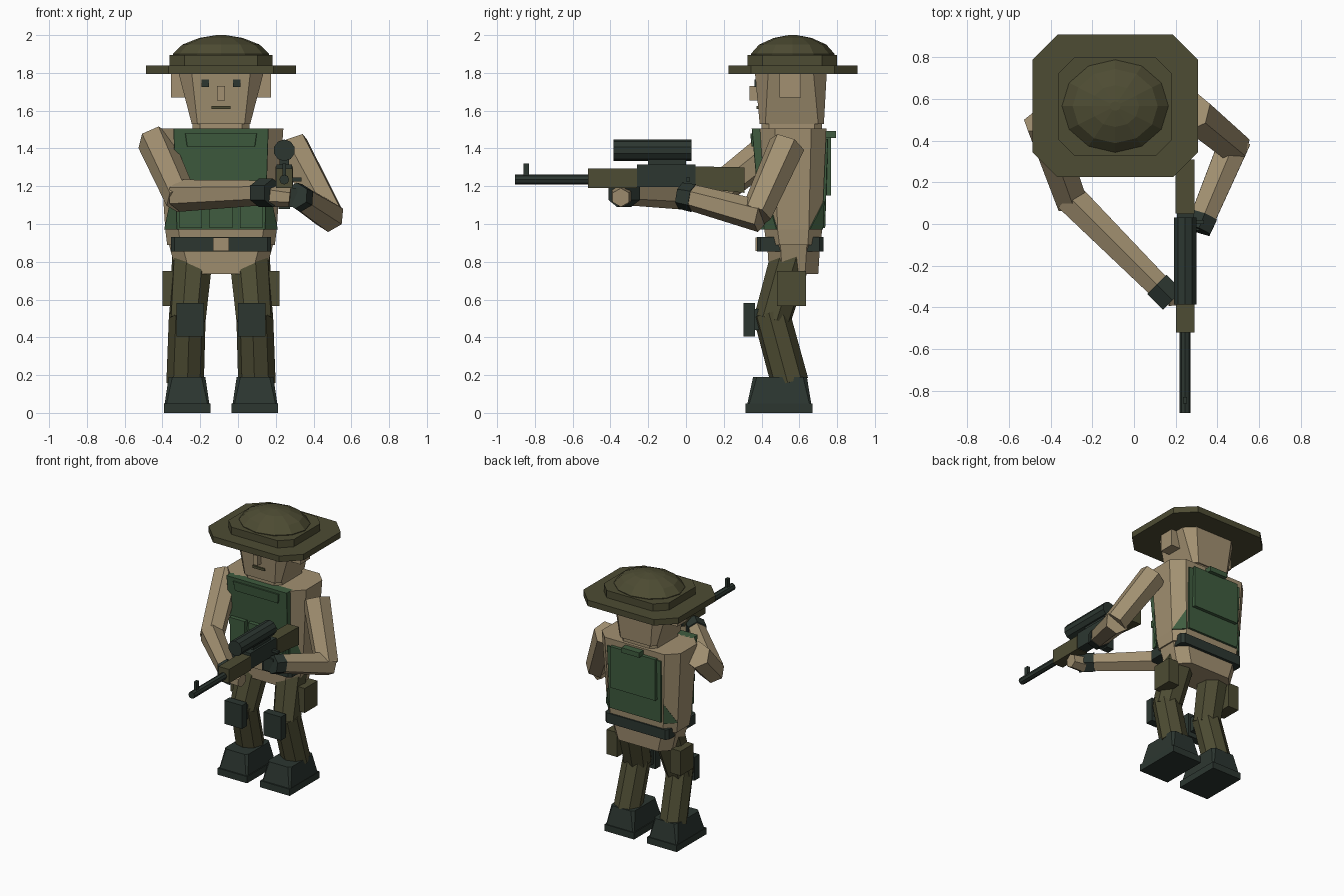
import bpy, bmesh, math
from mathutils import Vector, Matrix

cube = bpy.data.objects.get("Cube")
if cube:
    bpy.data.objects.remove(cube, do_unlink=True)


def material(name, rgb):
    m = bpy.data.materials.new(name)
    m.use_nodes = True
    m.diffuse_color = (*rgb, 1)
    m.node_tree.nodes["Principled BSDF"].inputs["Base Color"].default_value = (*rgb, 1)
    return m


SKIN = material("tan", (0.36, 0.28, 0.165))
OLIVE = material("olive", (0.075, 0.072, 0.033))
GREEN = material("vest green", (0.05, 0.108, 0.05))
DARK = material("dark green grey", (0.025, 0.037, 0.03))
CX = -0.09  # middle of the figure; the rifle lies to its left
GX = 0.245  # middle of the rifle


def finish(name, bm, mat):
    bmesh.ops.recalc_face_normals(bm, faces=bm.faces)
    me = bpy.data.meshes.new(name)
    bm.to_mesh(me)
    bm.free()
    me.materials.append(mat)
    ob = bpy.data.objects.new(name, me)
    bpy.context.collection.objects.link(ob)
    return ob


def loft(name, rings, mat):
    """Join rings of points and cap both ends."""
    bm = bmesh.new()
    loops = [[bm.verts.new(p) for p in ring] for ring in rings]
    n = len(loops[0])
    for a, b in zip(loops, loops[1:]):
        for i in range(n):
            j = (i + 1) % n
            bm.faces.new((a[i], a[j], b[j], b[i]))
    bm.faces.new(loops[0])
    bm.faces.new(loops[-1])
    return finish(name, bm, mat)


def octagon(cx, hw, y0, y1, c, z):
    """Rectangle with cut corners."""
    return [(cx - hw + c, y0, z), (cx + hw - c, y0, z), (cx + hw, y0 + c, z), (cx + hw, y1 - c, z),
            (cx + hw - c, y1, z), (cx - hw + c, y1, z), (cx - hw, y1 - c, z), (cx - hw, y0 + c, z)]


def block(name, sections, mat, cx=CX):
    return loft(name, [octagon(cx, hw, y0, y1, c, z) for z, hw, y0, y1, c in sections], mat)


def box(name, cx, hw, y, z, mat):
    ring = lambda h: [(cx - hw, y[0], h), (cx + hw, y[0], h), (cx + hw, y[1], h), (cx - hw, y[1], h)]
    return loft(name, [ring(z[0]), ring(z[1])], mat)


def limb(name, p, q, r0, r1, mat, sides=6):
    p, q = Vector(p), Vector(q)
    d = q - p
    bm = bmesh.new()
    mat4 = Matrix.Translation((p + q) / 2) @ d.to_track_quat('Z', 'Y').to_matrix().to_4x4()
    bmesh.ops.create_cone(bm, cap_ends=True, segments=sides, radius1=r0, radius2=r1,
                          depth=d.length, matrix=mat4)
    return finish(name, bm, mat)


# Hat
block("hat_brim", [(1.795, .397, .225, .907, .12), (1.84, .397, .225, .907, .12)], OLIVE)
block("hat_band", [(1.84, .273, .325, .80, .08), (1.895, .273, .325, .80, .08)], OLIVE)
dome = []
for z, k in ((1.86, .97), (1.9, 1), (1.95, .8), (1.985, .45), (2.0, .1)):
    turn = [math.tau * i / 12 for i in range(12)]
    dome.append([(CX + .255 * k * math.cos(a), .565 + .222 * k * math.sin(a), z) for a in turn])
loft("hat_crown", dome, OLIVE)

# Head
block("head", [(1.53, .155, .39, .73, .03), (1.8, .225, .365, .745, .07)], SKIN)
block("neck", [(1.49, .15, .40, .72, .04), (1.54, .15, .40, .72, .04)], SKIN)
box("nose", CX, .02, (.335, .40), (1.655, 1.73), SKIN)
box("mouth", CX, .05, (.372, .40), (1.608, 1.626), OLIVE)

# Torso and pelvis
block("torso", [(.89, .285, .425, .715, .07), (.97, .295, .415, .72, .07), (1.505, .33, .39, .743, .08)], SKIN)
block("pelvis", [(.735, .235, .44, .70, .07), (.89, .275, .43, .71, .07)], SKIN)

# Belt
block("belt", [(.855, .265, .375, .728, .02), (.93, .265, .375, .728, .02)], DARK)
box("belt_buckle", CX, .043, (.367, .39), (.857, .928), SKIN)

# Vest
block("vest_front", [(.97, .235, .395, .45, .002), (1.505, .252, .348, .42, .002)], GREEN)
block("vest_collar", [(1.41, .18, .347, .40, .002), (1.48, .19, .34, .40, .002)], GREEN)
block("vest_back", [(.98, .215, .68, .737, .002), (1.45, .225, .70, .752, .002)], GREEN)
box("back_pocket", CX, .19, (.72, .767), (1.15, 1.46), GREEN)
box("back_handle", CX, .075, (.73, .795), (1.455, 1.492), GREEN)
for i in range(3):
    box("vest_pouch", CX + (i - 1) * .16, .06, (.35, .42), (.98, 1.19), GREEN)
    box("vest_pouch_flap", CX + (i - 1) * .16, .065, (.343, .42), (1.15, 1.2), GREEN)


def vest_corner(name, s, inner, outer, top):
    """Thin triangle lying on a cut corner of the torso."""
    n = Vector((s * .006, .006 if inner[1] > .57 else -.006, 0))
    tri = [Vector((CX + s * x, y, z)) for x, y, z in (inner, outer, top)]
    loft(name, [tri, [v + n for v in tri]], GREEN)


for s, side in ((1, "left"), (-1, "right")):
    vest_corner(side + "_vest_front_corner", s, (.225, .415, .97), (.295, .485, .97), (.237, .402, 1.25))
    vest_corner(side + "_vest_back_corner", s, (.225, .72, .97), (.295, .65, .97), (.230, .727, 1.12))
    # Face sides
    box(side + "_eye", CX + s * .083, .02, (.362, .40), (1.725, 1.765), DARK)
    box(side + "_ear", CX + s * .225, .04, (.495, .61), (1.67, 1.84), SKIN)
    # Legs
    knee = (CX + s * .178, .455, .49)
    limb(side + "_thigh", (CX + s * .15, .56, .84), knee, .112, .1, OLIVE, 8)
    limb(side + "_shin", (CX + s * .178, .45, .53), (CX + s * .19, .55, .16), .098, .1, OLIVE, 8)
    box(side + "_knee_pad", CX + s * .163, .073, (.305, .365), (.405, .582), DARK)
    box(side + "_knee_pad_strap", CX + s * .163, .055, (.36, .40), (.44, .55), DARK)
    box(side + "_thigh_pouch", CX + s * .265, .045, (.482, .635), (.565, .75), OLIVE)
    # Boots
    box(side + "_boot_sole", CX + s * .178, .123, (.315, .67), (0, .05), DARK)
    block(side + "_boot", [(.05, .118, .325, .663, .01), (.19, .097, .355, .64, .02)], DARK, CX + s * .18)

# Right arm reaches across to the fore-end
elbow = (-.31, .13, 1.15)
limb("right_upper_arm", (-.44, .50, 1.44), (-.30, .11, 1.13), .095, .085, SKIN)
limb("right_forearm", elbow, (.13, -.31, 1.165), .085, .066, SKIN)
limb("right_glove_cuff", (.11, -.29, 1.165), (.185, -.365, 1.165), .075, .075, DARK)
limb("right_hand", (.17, -.34, 1.15), (.275, -.345, 1.14), .06, .05, SKIN)

# Left arm holds the grip
limb("left_upper_arm", (.28, .535, 1.42), (.48, .37, 1.05), .098, .085, SKIN)
limb("left_forearm", (.485, .40, 1.04), (.33, .03, 1.14), .085, .07, SKIN)
limb("left_glove_cuff", (.335, .04, 1.137), (.307, -.03, 1.15), .075, .07, DARK)
box("left_hand", .275, .04, (-.03, .04), (1.09, 1.19), DARK)

# Rifle
limb("barrel", (GX, -.905, 1.235), (GX, -.25, 1.235), .026, .026, DARK, 8)
box("front_sight", GX, .01, (-.86, -.83), (1.25, 1.32), DARK)
box("handguard", GX, .044, (-.52, -.26), (1.19, 1.295), OLIVE)
box("receiver", GX, .04, (-.26, .05), (1.195, 1.315), DARK)
box("scope_mount", GX, .025, (-.2, 0), (1.31, 1.35), DARK)
limb("scope", (GX, -.385, 1.39), (GX, .03, 1.39), .057, .057, DARK, 10)
box("bolt_handle", .31, .025, (0, .02), (1.225, 1.245), DARK)
box("pistol_grip", GX, .03, (-.02, .04), (1.08, 1.2), DARK)
stock = [[(x, .05, 1.19), (x, .31, 1.165), (x, .31, 1.3), (x, .05, 1.305)] for x in (GX - .046, GX + .046)]
loft("stock", stock, OLIVE)
